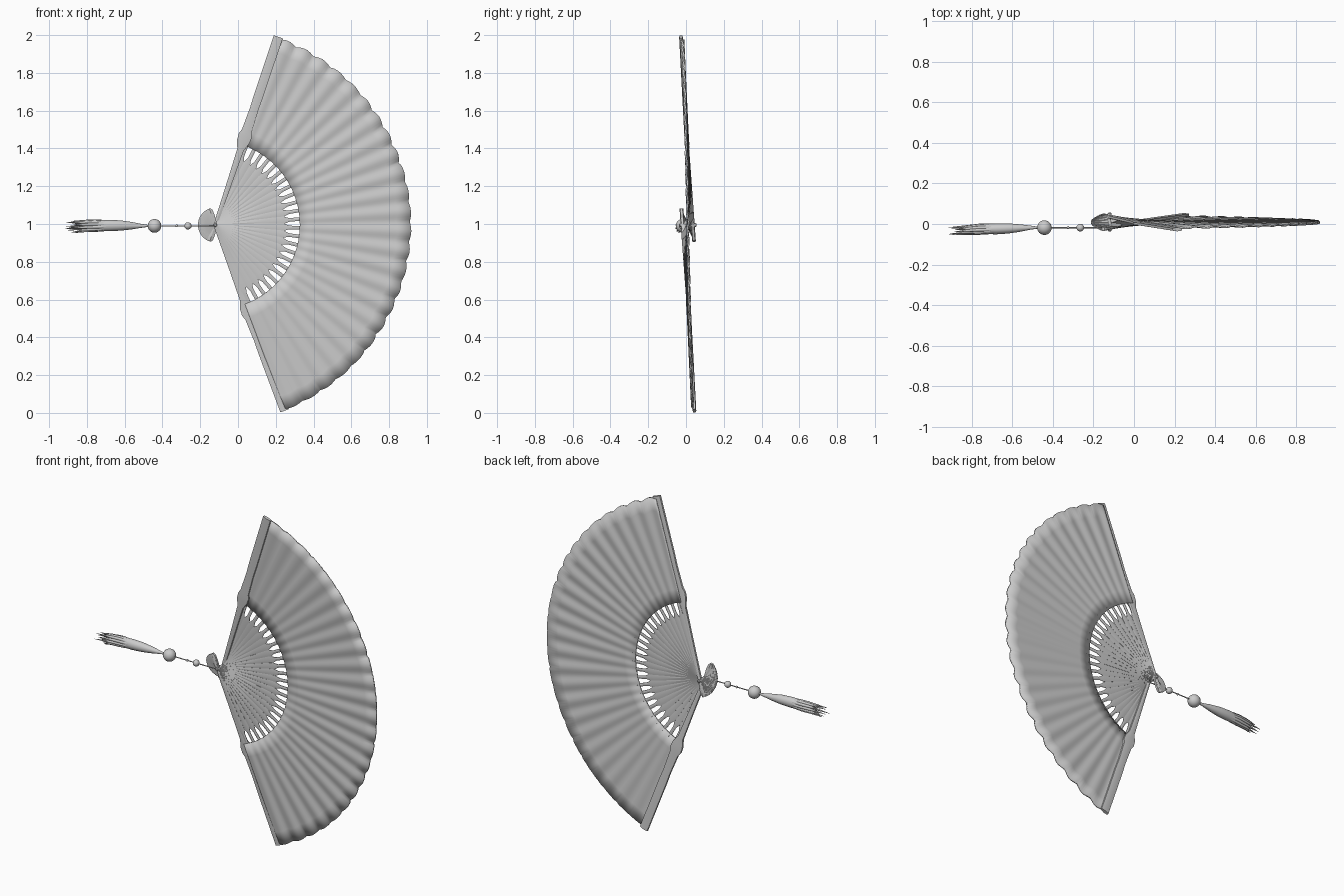
import bpy, bmesh, math, random
from mathutils import Vector

if "Cube" in bpy.data.objects:
    bpy.data.objects.remove(bpy.data.objects["Cube"])

random.seed(4)
PX, PZ = -0.12, 0.995                  # pivot of the fan
A_TOP, A_LOW = math.radians(71.5), math.radians(-69.5)
RIBS = 24

grey = bpy.data.materials.new("warm_grey")
grey.diffuse_color = (0.6, 0.6, 0.6, 1)
grey.use_nodes = True
grey.node_tree.nodes["Principled BSDF"].inputs["Base Color"].default_value = grey.diffuse_color


def stack_y(r, a):
    """Depth of the stacked blades: they cross over at r = 0.5."""
    t = 2 * (a - A_LOW) / (A_TOP - A_LOW) - 1
    k = 0.07 if r < 0.5 else 0.05
    return 0.009 - k * t * (r - 0.5)


def point(r, a, w=0.0, dy=0.0):
    """Point at radius r on the blade of angle a, w sideways, dy deep."""
    return Vector((PX + r * math.cos(a) - w * math.sin(a),
                   stack_y(r, a) + dy,
                   PZ + r * math.sin(a) + w * math.cos(a)))


def finish(name, bm, smooth=35):
    bmesh.ops.recalc_face_normals(bm, faces=bm.faces)
    mesh = bpy.data.meshes.new(name)
    bm.to_mesh(mesh)
    bm.free()
    obj = bpy.data.objects.new(name, mesh)
    bpy.context.collection.objects.link(obj)
    mesh.materials.append(grey)
    bpy.ops.object.select_all(action='DESELECT')
    obj.select_set(True)
    bpy.context.view_layer.objects.active = obj
    if smooth:
        bpy.ops.object.shade_smooth_by_angle(angle=math.radians(smooth))
    return obj


def loft(bm, rings):
    """Skin a list of closed rings and cap both ends."""
    rows = [[bm.verts.new(p) for p in ring] for ring in rings]
    n = len(rows[0])
    for r0, r1 in zip(rows, rows[1:]):
        for i in range(n):
            bm.faces.new((r0[i], r0[(i + 1) % n], r1[(i + 1) % n], r1[i]))
    bm.faces.new(rows[0])
    bm.faces.new(rows[-1][::-1])


def blade(bm, profile, a, edge, ridge, dy=0.0):
    """Blade with a ridged front and back; profile = (radius, half width)."""
    rings = []
    for r, w in profile:
        section = [(-w, -edge), (0, -ridge), (w, -edge), (w, edge), (0, ridge), (-w, edge)]
        rings.append([point(r, a, u, v + dy) for u, v in section])
    loft(bm, rings)


# Ribs: rounded tail, narrow waist, petal shaped body and a thin neck
rib_profile = [(-0.092, 0.004), (-0.084, 0.012), (-0.065, 0.015), (-0.03, 0.010),
               (0.0, 0.007), (0.12, 0.010), (0.25, 0.015), (0.34, 0.0195),
               (0.365, 0.019), (0.385, 0.012), (0.395, 0.0095), (0.47, 0.0095)]
bm = bmesh.new()
for i in range(RIBS):
    a = A_LOW + (A_TOP - A_LOW) * (i + 0.5) / RIBS
    blade(bm, rib_profile, a, 0.0012, 0.0035)
finish("ribs", bm, 20)

# Outer guards, with a shoulder where the leaf begins
guard_profile = [(-0.092, 0.006), (-0.08, 0.014), (-0.05, 0.015), (0.0, 0.010),
                 (0.25, 0.014), (0.42, 0.018), (0.465, 0.034), (0.50, 0.036),
                 (0.525, 0.027), (0.65, 0.023), (0.72, 0.025), (1.05, 0.025)]
for name, a, dy in (("upper_guard", A_TOP, -0.008), ("lower_guard", A_LOW, 0.008)):
    bm = bmesh.new()
    blade(bm, guard_profile, a, 0.006, 0.010, dy)
    finish(name, bm, 30)

# Pleated leaf with a scalloped rim
bm = bmesh.new()
steps, radii = RIBS * 8, 8
jitter = [random.uniform(0.007, 0.015) for _ in range(RIBS + 1)]
rows = []
for i in range(steps + 1):
    f = i / steps
    a = A_LOW + (A_TOP - A_LOW) * f
    cell = f * RIBS
    scallop = jitter[int(cell)] * (1 - abs(math.sin(math.pi * cell)))
    rim = 1.038 + 0.010 * (2 * f - 1) ** 2 - scallop
    row = []
    for j in range(radii + 1):
        g = j / radii
        r = 0.447 + (rim - 0.447) * g
        wave = (0.001 + 0.003 * g) * math.cos(2 * math.pi * cell)
        row.append(bm.verts.new(point(r, a, 0, wave)))
    rows.append(row)
for r0, r1 in zip(rows, rows[1:]):
    for j in range(radii):
        bm.faces.new((r0[j], r0[j + 1], r1[j + 1], r1[j]))
leaf = finish("leaf", bm, 40)
solid = leaf.modifiers.new("thickness", 'SOLIDIFY')
solid.thickness, solid.offset = 0.009, 0


def ball(name, x, r):
    bm = bmesh.new()
    bmesh.ops.create_uvsphere(bm, u_segments=24, v_segments=16, radius=r)
    bmesh.ops.translate(bm, verts=bm.verts, vec=(x, -0.018, 0.99))
    finish(name, bm, 60)


def tube(bm, stations, n):
    """Round loft along x; stations = (x, y, z, y radius, z radius)."""
    loft(bm, [[Vector((x, y + ry * math.cos(2 * math.pi * k / n),
                       z + rz * math.sin(2 * math.pi * k / n))) for k in range(n)]
              for x, y, z, ry, rz in stations])


# Rivet through the blade stack
bm = bmesh.new()
loft(bm, [[Vector((PX + r * math.cos(k * math.pi / 8), y, PZ + r * math.sin(k * math.pi / 8)))
           for k in range(16)]
          for y, r in ((-0.036, 0.006), (-0.032, 0.010), (0.052, 0.010), (0.056, 0.006))])
finish("rivet", bm)

# Cord and beads
bm = bmesh.new()
tube(bm, [(-0.12, -0.018, 0.99, 0.003, 0.003), (-0.50, -0.018, 0.99, 0.003, 0.003)], 8)
finish("cord", bm)
ball("small_bead", -0.265, 0.019)
ball("tiny_bead", -0.325, 0.007)
ball("large_bead", -0.442, 0.036)

# Tassel: swelling body that breaks into pointed strands
bm = bmesh.new()
tube(bm, [(-0.475, -0.018, 0.990, 0.005, 0.005), (-0.51, -0.018, 0.990, 0.010, 0.010),
          (-0.56, -0.020, 0.991, 0.018, 0.019), (-0.62, -0.022, 0.992, 0.025, 0.027),
          (-0.68, -0.024, 0.992, 0.027, 0.030), (-0.75, -0.026, 0.991, 0.023, 0.029),
          (-0.81, -0.029, 0.989, 0.014, 0.022), (-0.84, -0.031, 0.988, 0.004, 0.008)], 16)
finish("tassel_body", bm, 50)

bm = bmesh.new()
for k in range(11):
    c, s = math.cos(2 * math.pi * k / 11), math.sin(2 * math.pi * k / 11)
    end = random.uniform(-0.92, -0.85)
    tube(bm, [(-0.68, -0.024 + 0.018 * c, 0.992 + 0.021 * s, 0.007, 0.007),
              (-0.76, -0.026 + 0.019 * c, 0.991 + 0.025 * s, 0.009, 0.009),
              (-0.82, -0.030 + 0.018 * c, 0.989 + 0.026 * s, 0.007, 0.007),
              (end, -0.036 + 0.019 * c, 0.984 + 0.031 * s, 0.001, 0.001)], 8)
finish("tassel_strands", bm, 50)
